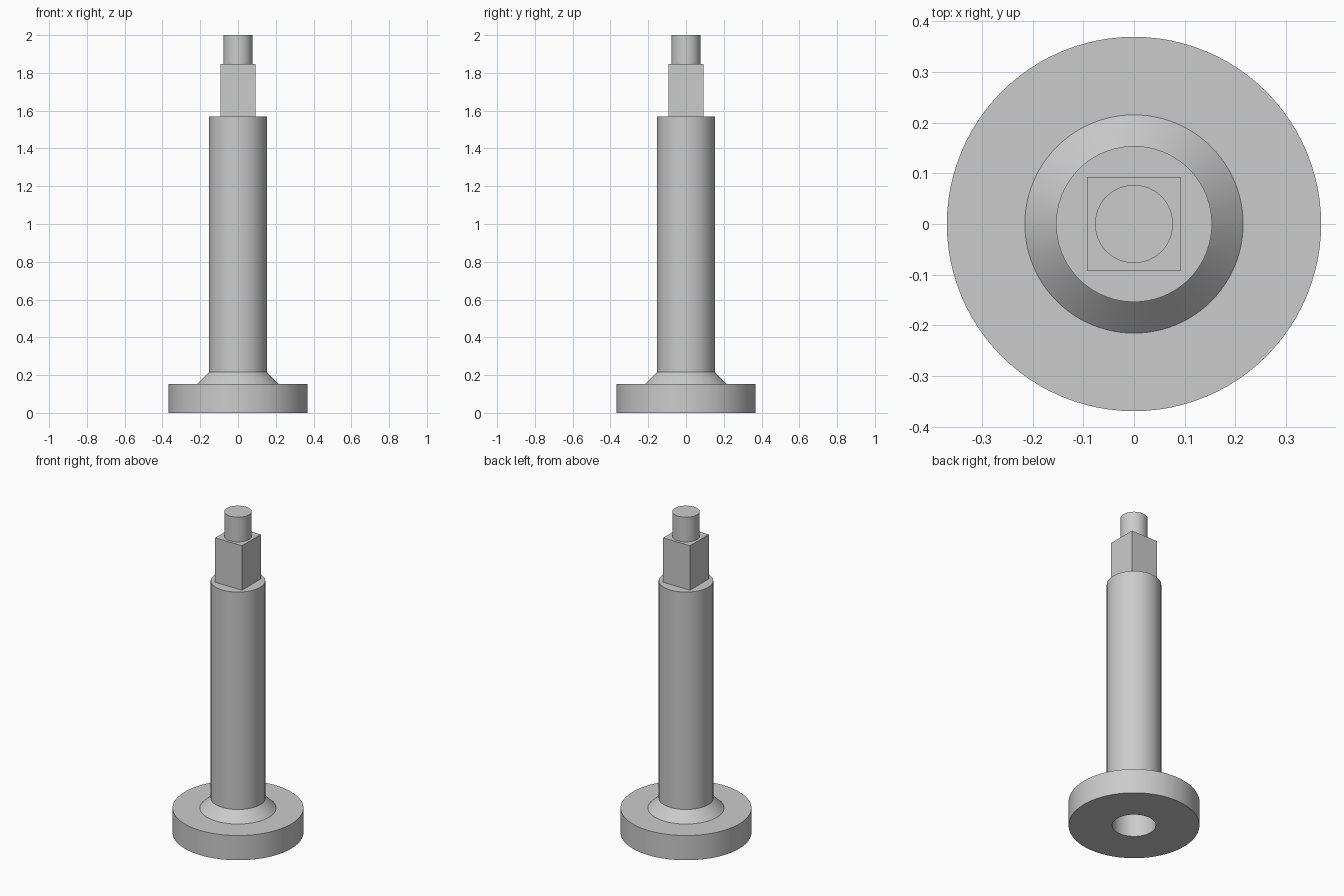
import bpy, bmesh, math

cube = bpy.data.objects.get("Cube")
if cube:
    bpy.data.objects.remove(cube, do_unlink=True)

U = 2 / 65          # one design unit; the part is 65 units tall
SEGMENTS = 96

steel = bpy.data.materials.new("plain grey metal")
grey = (0.6, 0.6, 0.6, 1)
steel.diffuse_color = grey
steel.use_nodes = True
steel.node_tree.nodes["Principled BSDF"].inputs["Base Color"].default_value = grey


def finish(name, bm):
    """Turn a bmesh into a shaded object."""
    bmesh.ops.recalc_face_normals(bm, faces=bm.faces)
    mesh = bpy.data.meshes.new(name)
    bm.to_mesh(mesh)
    bm.free()
    mesh.materials.append(steel)
    obj = bpy.data.objects.new(name, mesh)
    bpy.context.collection.objects.link(obj)
    bpy.ops.object.select_all(action='DESELECT')
    obj.select_set(True)
    bpy.context.view_layer.objects.active = obj
    bpy.ops.object.shade_smooth_by_angle(angle=math.radians(30))
    return obj


def lathe(name, profile):
    """Revolve (radius, height) points about the z axis."""
    bm = bmesh.new()
    verts = [bm.verts.new((r * U, 0, z * U)) for r, z in profile]
    edges = [bm.edges.new(pair) for pair in zip(verts, verts[1:])]
    bmesh.ops.spin(bm, geom=verts + edges, axis=(0, 0, 1), cent=(0, 0, 0),
                   angle=math.tau, steps=SEGMENTS)
    bmesh.ops.remove_doubles(bm, verts=bm.verts, dist=1e-5)
    return finish(name, bm)


# Flange, conical collar and shaft with a blind bore from below
lathe("flanged_shaft", [(0, 46), (4, 46), (4, 0), (12, 0), (12, 5),
                        (7, 5), (5, 7), (5, 51), (0, 51)])

# Square drive on top of the shaft
bm = bmesh.new()
bmesh.ops.create_cube(bm, size=1)
bmesh.ops.scale(bm, vec=(6 * U, 6 * U, 9 * U), verts=bm.verts)
bmesh.ops.translate(bm, vec=(0, 0, 55.5 * U), verts=bm.verts)
finish("square_drive", bm)

# Round end pin
lathe("end_pin", [(0, 60), (2.5, 60), (2.5, 65), (0, 65)])
